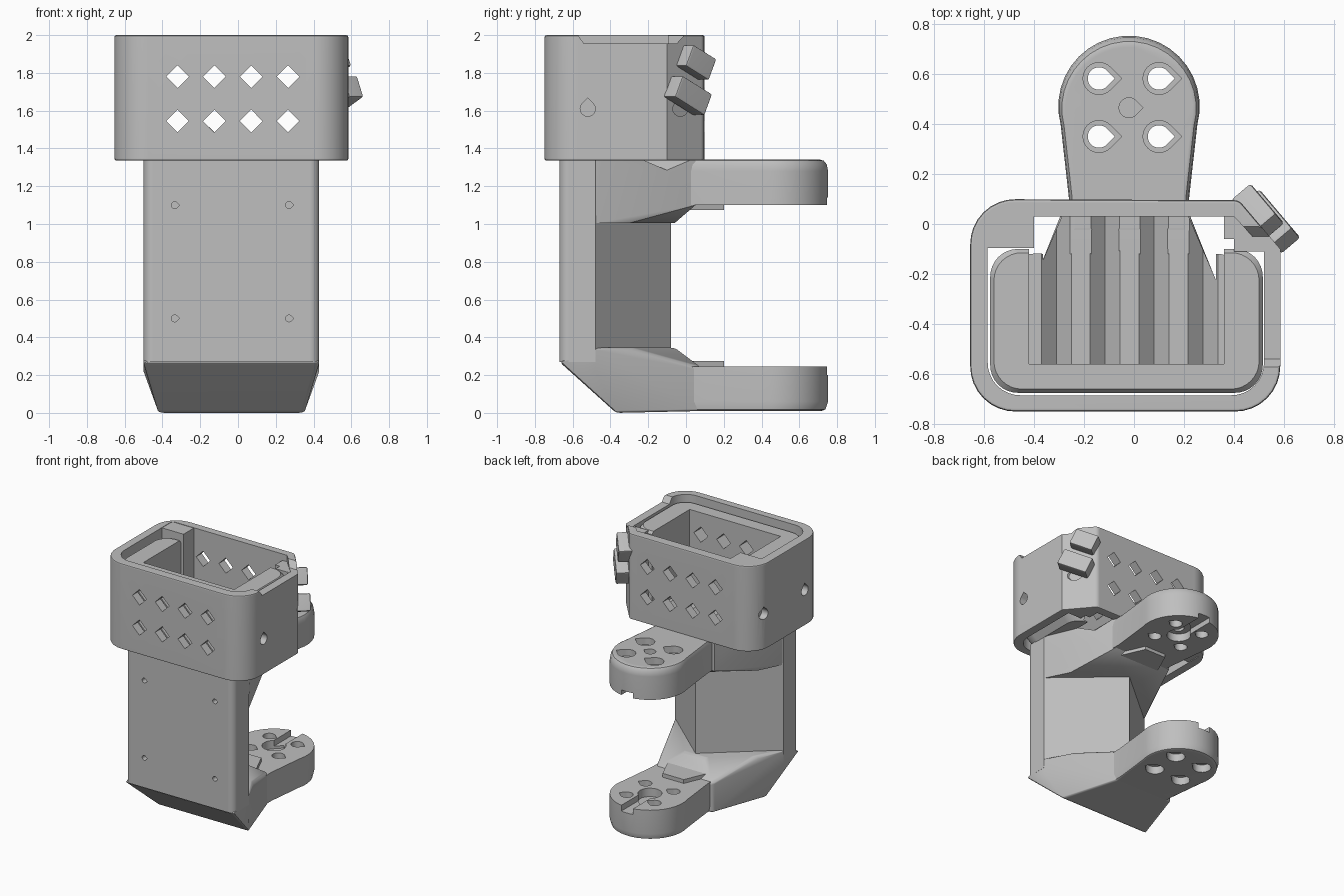
import bpy, bmesh, math
from mathutils import Vector

cube = bpy.data.objects.get("Cube")
if cube:
    bpy.data.objects.remove(cube, do_unlink=True)

grey = bpy.data.materials.new("plain_grey")
grey.use_nodes = True
GREY = (0.52, 0.52, 0.52, 1)
grey.diffuse_color = GREY
grey.node_tree.nodes["Principled BSDF"].inputs["Base Color"].default_value = GREY


def finish(name, bm):
    bmesh.ops.recalc_face_normals(bm, faces=bm.faces)
    mesh = bpy.data.meshes.new(name)
    bm.to_mesh(mesh)
    bm.free()
    mesh.materials.append(grey)
    ob = bpy.data.objects.new(name, mesh)
    bpy.context.collection.objects.link(ob)
    return ob


def loft(name, sections):
    """Solid through rings of equal point count."""
    bm = bmesh.new()
    rings = [[bm.verts.new(p) for p in s] for s in sections]
    n = len(rings[0])
    for a, b in zip(rings, rings[1:]):
        for i in range(n):
            bm.faces.new((a[i], a[(i + 1) % n], b[(i + 1) % n], b[i]))
    bm.faces.new(rings[0])
    bm.faces.new(rings[-1])
    return finish(name, bm)


def prism(name, pts, lo, hi, axis="z"):
    place = {"z": lambda u, v, w: (u, v, w), "x": lambda u, v, w: (w, u, v),
             "y": lambda u, v, w: (u, w, v)}[axis]
    return loft(name, [[place(u, v, w) for u, v in pts] for w in (lo, hi)])


def hull(name, pts):
    bm = bmesh.new()
    for p in pts:
        bm.verts.new(p)
    res = bmesh.ops.convex_hull(bm, input=bm.verts)
    inner = [g for g in res["geom_interior"] if isinstance(g, bmesh.types.BMVert)]
    bmesh.ops.delete(bm, geom=inner, context="VERTS")
    bmesh.ops.dissolve_limit(bm, angle_limit=0.01, verts=bm.verts, edges=bm.edges)
    return finish(name, bm)


def rounded(corners, steps=8):
    """Polygon with circular corners; each corner is x, y, tangent length."""
    out = []
    n = len(corners)
    for i, (x, y, d) in enumerate(corners):
        p = Vector((x, y))
        u = (Vector(corners[i - 1][:2]) - p).normalized()
        v = (Vector(corners[(i + 1) % n][:2]) - p).normalized()
        if d == 0:
            out.append((x, y))
            continue
        w = math.sin(u.angle(v) / 2)
        for k in range(steps + 1):
            t = k / steps
            c = ((1 - t) ** 2, 2 * w * t * (1 - t), t * t)
            q = (c[0] * (p + u * d) + c[1] * p + c[2] * (p + v * d)) / sum(c)
            out.append((q.x, q.y))
    return out


def rect(x0, x1, y0, y1, d=0):
    return rounded([(x0, y0, d), (x1, y0, d), (x1, y1, d), (x0, y1, d)])


def drop(u, v, r, tip=0.0):
    """Teardrop outline whose point looks along the given angle."""
    pts = [(u + r * math.cos(tip + a), v + r * math.sin(tip + a))
           for a in (math.radians(45 + 15 * k) for k in range(19))]
    return pts + [(u + 1.41 * r * math.cos(tip), v + 1.41 * r * math.sin(tip))]


def diamond(u, v, r=0.06):
    return [(u - r, v), (u, v - r), (u + r, v), (u, v + r)]


def bake(ob):
    dg = bpy.context.evaluated_depsgraph_get()
    mesh = bpy.data.meshes.new_from_object(ob.evaluated_get(dg))
    ob.modifiers.clear()
    ob.data = mesh


def bevel(ob, width, segments=3, limit=35):
    m = ob.modifiers.new("bevel", "BEVEL")
    m.width, m.segments, m.limit_method = width, segments, "ANGLE"
    m.angle_limit = math.radians(limit)
    bake(ob)


def cut(ob, *shapes):
    """Subtract prisms, each given as outline, low, high, axis."""
    for s in shapes:
        tool = prism("cutter", *s)
        tool.hide_render = True
        m = ob.modifiers.new("cut", "BOOLEAN")
        m.operation, m.solver, m.object = "DIFFERENCE", "EXACT", tool
        bake(ob)
        bpy.data.objects.remove(tool, do_unlink=True)


parts = []
TIP_UP = math.pi / 2
COLUMNS = [-0.32 + 0.195 * i for i in range(4)]
windows = [(diamond(x, z), -1, 1, "y") for x in COLUMNS for z in (1.545, 1.78)]
grooves = [(diamond(x + 0.01, 1.345), -0.56, 0.03, "y") for x in COLUMNS]

# Collar band with one chamfered corner
outer = rounded([(-0.655, -0.75, 0.18), (0.585, -0.75, 0.18), (0.585, -0.1, 0),
                 (0.42, 0.095, 0.02), (-0.655, 0.1, 0.18)])
collar = prism("collar", outer, 1.335, 2.0)
bevel(collar, 0.012, 2, 55)
inner = rounded([(-0.585, -0.685, 0.13), (0.52, -0.685, 0.13), (0.52, -0.1, 0),
                 (0.4, 0.03, 0), (-0.585, 0.03, 0.02)])
notch = [(-0.58, 2.01), (-0.54, 1.955), (-0.05, 1.955), (0.0, 2.01)]
side_holes = [(drop(y, 1.61, 0.04, TIP_UP), -1, 1, "x") for y in (-0.52, -0.03)]
cut(collar, (inner, 1.2, 2.2), (notch, 0.4, 0.8, "x"), *windows, *side_holes)

# Corner blocks joining collar and tub
right_block = prism("collar_corner_block_right", rect(-0.6, -0.4, -0.095, 0.04), 1.34, 1.997)
left_block = prism("collar_corner_block_left",
                   [(0.36, 0.04), (0.36, -0.06), (0.4, -0.06), (0.4, -0.11),
                    (0.55, -0.11), (0.57, -0.1), (0.41, 0.08)], 1.34, 1.95)

# Tub nested inside the collar, open at the back
tub = loft("inner_tub", [[(x, y, z) for x, y in rect(a, b, c, d, 0.11)]
                         for a, b, c, d, z in ((-0.5, 0.43, -0.66, -0.12, 1.338),
                                               (-0.575, 0.515, -0.675, -0.1, 1.42),
                                               (-0.575, 0.515, -0.675, -0.1, 1.93),
                                               (-0.56, 0.5, -0.66, -0.115, 1.95))])
cut(tub, (rect(-0.42, 0.36, -0.56, 0.1), 1.345, 2.2), *windows, *grooves)

# Spine column with a ridge down its back
plan = rounded([(-0.5, -0.67, 0.05), (0.43, -0.67, 0.05), (0.43, -0.48, 0),
                (-0.025, -0.08, 0), (-0.5, -0.48, 0)])
column = prism("column", plan, 0.27, 1.345)
pins = [(drop(x, z, 0.018), -0.8, -0.6, "y") for x in (-0.335, 0.27) for z in (0.5, 1.1)]
cut(column, *grooves, *pins)


def pair(half, y, z, mid=-0.035):
    return [(mid - half, y, z), (mid + half, y, z)]


# Flared foot under the column
foot = hull("lower_foot", pair(0.385, -0.37, 0) + pair(0.24, 0.08, 0.01)
            + pair(0.465, -0.67, 0.27) + pair(0.465, -0.48, 0.22)
            + pair(0.465, -0.48, 0.345) + pair(0.37, -0.3, 0.345) + pair(0.08, -0.06, 0.345)
            + pair(0.3, -0.17, 0.275) + pair(0.12, 0.02, 0.275) + pair(0.24, 0.08, 0.24))
bevel(foot, 0.02)
step = [(-0.3, -0.2), (0.24, -0.2), (0.06, 0.2), (-0.12, 0.2)]
foot_step = prism("lower_step", step, 0.2, 0.275)

# Flared neck under the collar
neck = hull("upper_neck", pair(0.46, -0.6, 1.34) + pair(0.46, -0.45, 1.34) + pair(0.31, -0.1, 1.34)
            + pair(0.245, 0.05, 1.338) + pair(0.46, -0.48, 1.005) + pair(0.46, -0.6, 1.005)
            + pair(0.37, -0.3, 1.005) + pair(0.08, -0.06, 1.005)
            + pair(0.3, -0.17, 1.075) + pair(0.12, 0.02, 1.075) + pair(0.245, 0.05, 1.1))
cut(neck, *grooves)
neck_step = prism("upper_step", step, 1.075, 1.15)

# Rounded arms with mounting holes
CX, CY, R = -0.02, 0.47, 0.283
arc = [(CX + R * math.cos(a), CY + R * math.sin(a))
       for a in (math.radians(-15 + 10 * k) for k in range(22))]
outline = arc + [(-0.26, 0.1), (-0.26, -0.05), (0.22, -0.05), (0.22, 0.1)]


def arm(name, levels):
    return loft(name, [[(CX + (x - CX) * s, 0.3 + (y - 0.3) * s, z) for x, y in outline]
                       for s, z in levels])


bolts = [(x, y) for x in (-0.14, 0.1) for y in (0.35, 0.582)]
through = [(drop(x, y, 0.045), -1, 3) for x, y in bolts]
hub = drop(CX, CY - 0.005, 0.04)
dish = drop(CX, CY, 0.085, TIP_UP)
slot = rect(CX - 0.05, CX + 0.05, CY, 0.9)

upper = arm("upper_arm", [(1, 1.1), (1, 1.28), (0.985, 1.315), (0.95, 1.335), (0.9, 1.342)])
cut(upper, *through, (hub, 1, 2), (dish, 1, 1.16), (slot, 1, 1.14), *grooves,
    *[(drop(x, y, 0.064), 1.29, 1.6) for x, y in bolts])
lower = arm("lower_arm", [(0.92, 0.01), (0.97, 0.018), (1, 0.06), (1, 0.245)])
cut(lower, *through, (dish, 0.18, 0.6), (slot, 0.2, 0.6),
    *[(drop(x, y, 0.064), -0.2, 0.07) for x, y in bolts])

# Tilted clips on the chamfered corner
along = Vector((0.165, -0.195, 0)).normalized()
out = Vector((0.195, 0.165, 0)).normalized()
for name, centre, length in (("upper_clip", (0.495, 0.05, 1.855), 0.18),
                             ("lower_clip", (0.545, 0.01, 1.68), 0.23)):
    a = (along + Vector((0, 0, 0.48))).normalized()
    b = out.cross(a)
    c = Vector(centre)
    clip = hull(name, [c + a * i * length / 2 + out * j * 0.05 + b * k * 0.063
                       for i in (-1, 1) for j in (-1, 1) for k in (-1, 1)])
    bevel(clip, 0.012, 2)
    parts.append(clip)

# Smooth curved walls while keeping flat faces clean
parts += [collar, right_block, left_block, tub, column, foot, foot_step,
          neck, neck_step, upper, lower]
for ob in bpy.context.selected_objects:
    ob.select_set(False)
for ob in parts:
    bpy.context.view_layer.objects.active = ob
    ob.select_set(True)
bpy.ops.object.shade_smooth_by_angle(angle=math.radians(32))
for ob in parts:
    ob.modifiers.new("flat_normals", "WEIGHTED_NORMAL").keep_sharp = True
